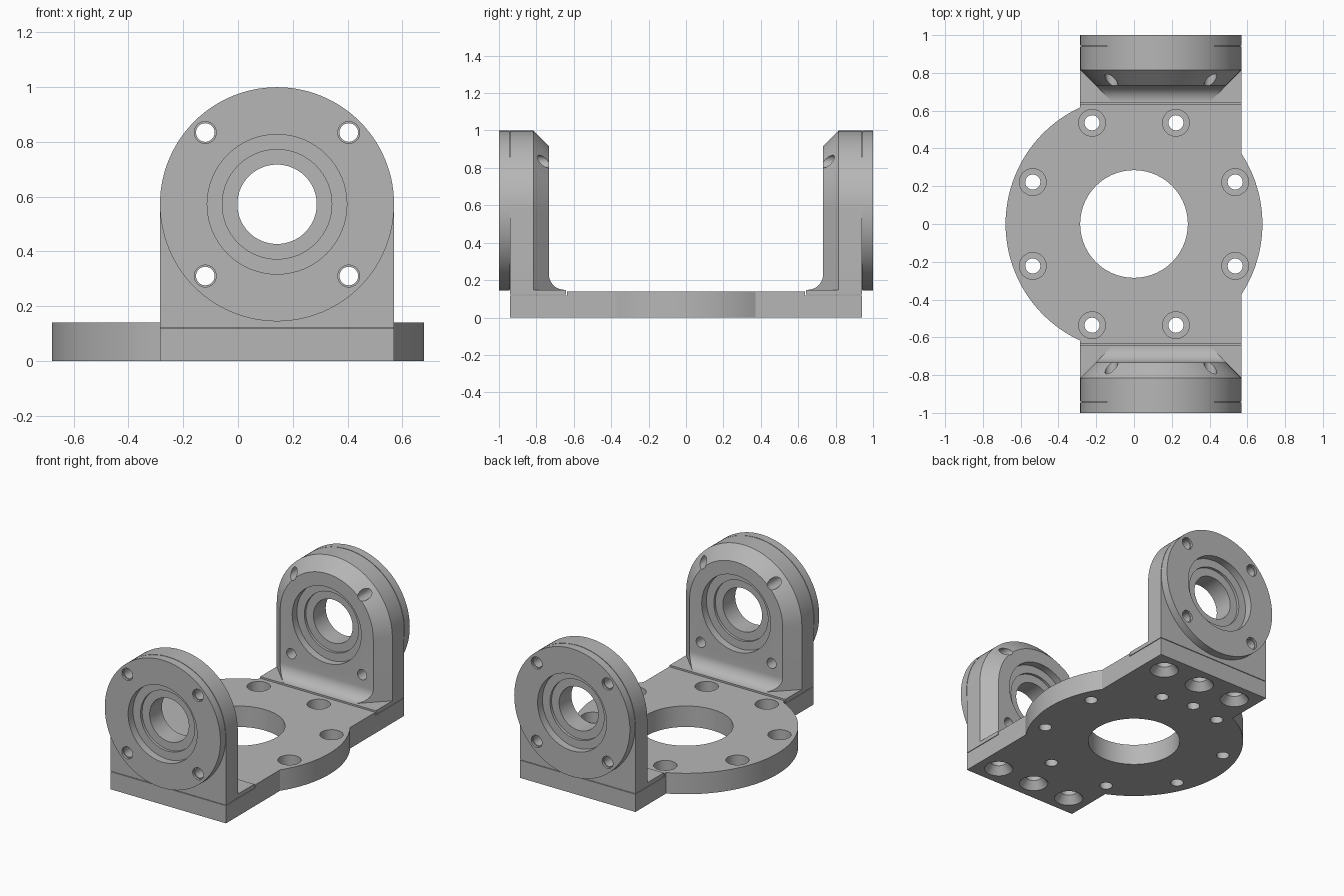
import bpy, bmesh
from math import sin, cos, pi, radians, acos
from mathutils import Matrix, Vector

if "Cube" in bpy.data.objects:
    bpy.data.objects.remove(bpy.data.objects["Cube"])

CX, CZ, R = 0.1425, 0.572, 0.4275      # arch centre and radius
Y_END, Y_FACE, Y_CHAMFER, Y_FOOT = 0.941, 0.733, 0.816, 0.642
DISC_R, TOP = 0.68, 0.14

steel = bpy.data.materials.new("grey_metal")
steel.use_nodes = True
steel.diffuse_color = (0.47, 0.47, 0.47, 1)
steel.node_tree.nodes["Principled BSDF"].inputs["Base Color"].default_value = steel.diffuse_color


def make(name, bm):
    bmesh.ops.recalc_face_normals(bm, faces=bm.faces)
    mesh = bpy.data.meshes.new(name)
    bm.to_mesh(mesh)
    bm.free()
    mesh.materials.append(steel)
    ob = bpy.data.objects.new(name, mesh)
    bpy.context.collection.objects.link(ob)
    return ob


def loft(name, rings):
    """Skin matching rings of points and cap both ends."""
    bm = bmesh.new()
    loops = [[bm.verts.new(p) for p in ring] for ring in rings]
    for a, b in zip(loops, loops[1:]):
        for i in range(len(a)):
            j = (i + 1) % len(a)
            bm.faces.new((a[i], a[j], b[j], b[i]))
    bm.faces.new(loops[0][::-1])
    bm.faces.new(loops[-1])
    return make(name, bm)


def box(name, lo, hi):
    bm = bmesh.new()
    size, mid = Vector(hi) - Vector(lo), (Vector(hi) + Vector(lo)) / 2
    bmesh.ops.create_cube(bm, size=1, matrix=Matrix.Translation(mid) @ Matrix.Diagonal(size.to_4d()))
    return make(name, bm)


def tube(name, a, b, r1, r2=None, sides=48):
    """Cylinder or cone from point a to point b."""
    a, b = Vector(a), Vector(b)
    turn = (b - a).to_track_quat('Z', 'Y').to_matrix().to_4x4()
    bm = bmesh.new()
    bmesh.ops.create_cone(bm, cap_ends=True, segments=sides, radius1=r1,
                          radius2=r1 if r2 is None else r2, depth=(b - a).length,
                          matrix=Matrix.Translation((a + b) / 2) @ turn)
    return make(name, bm)


def combine(ob, others, op='DIFFERENCE'):
    """Apply booleans in order and drop the helpers."""
    for c in others:
        c.hide_render = True
        m = ob.modifiers.new("cut", 'BOOLEAN')
        m.object, m.operation, m.solver = c, op, 'EXACT'
    graph = bpy.context.evaluated_depsgraph_get()
    mesh = bpy.data.meshes.new_from_object(ob.evaluated_get(graph))
    ob.modifiers.clear()
    ob.data = mesh
    for c in others:
        bpy.data.objects.remove(c)
    return ob


def arc(radius, start, end, n):
    return [(radius * cos(start + (end - start) * i / n),
             radius * sin(start + (end - start) * i / n)) for i in range(n + 1)]


# Base plate: offset bar merged with a disc
x0, x1 = CX - R, CX + R
a_right, a_left = acos(x1 / DISC_R), acos(x0 / DISC_R)
outline = (arc(DISC_R, -a_right, a_right, 20) + [(x1, Y_END), (x0, Y_END)]
           + arc(DISC_R, a_left, 2 * pi - a_left, 40) + [(x0, -Y_END), (x1, -Y_END)])
base = loft("base_plate", [[(x, y, z) for x, y in outline] for z in (0, TOP)])

cuts = [tube("bore", (0, 0, -0.1), (0, 0, 0.3), 0.285, sides=72)]
for i in range(8):
    x, y = [0.58 * f(radians(22.5 + 45 * i)) for f in (cos, sin)]
    cuts += [tube("bolt_hole", (x, y, -0.1), (x, y, 0.3), 0.04, sides=32),
             tube("counterbore", (x, y, 0.07), (x, y, 0.3), 0.071, sides=32)]
cuts.append(tube("locating_hole", (0, 0.575, -0.1), (0, 0.575, 0.08), 0.04, sides=32))
for s in (-1, 1):
    # Seats for the feet and countersunk screw holes underneath
    y_in, y_out = sorted((s * (Y_FOOT - 0.006), s * 1.1))
    cuts.append(box("seat", (-0.8, y_in, 0.118), (0.8, y_out, 0.3)))
    for k in (-1, 0, 1):
        x, y = CX + 0.285 * k, s * 0.803
        cuts += [tube("screw_hole", (x, y, -0.1), (x, y, 0.2), 0.05, sides=32),
                 tube("countersink", (x, y, -0.02), (x, y, 0.05), 0.104, 0.05, sides=32)]
combine(base, cuts)

# Upright: chamfered arch trimmed by a filleted side profile
FOOT_TOP = 0.148


def arch_ring(y, inset):
    r = R - inset
    return ([(CX + r, y, 0)] + [(CX + u, y, CZ + v) for u, v in arc(r, 0, pi, 56)]
            + [(CX - r, y, 0)])


upright = loft("back_upright", [arch_ring(0.6, Y_CHAMFER - 0.6), arch_ring(Y_CHAMFER, 0),
                                arch_ring(Y_END, 0)])
fillet = [(0.65 + u, 0.231 + v) for u, v in arc(Y_FACE - 0.65, 0, -pi / 2, 10)]
side = [(1.1, FOOT_TOP), (1.1, 1.2), (Y_FACE, 1.2)] + fillet[:-1] + [(0.65, FOOT_TOP)]
combine(upright, [loft("side_profile", [[(x, y, z) for y, z in side] for x in (-0.6, 0.9)])],
        'INTERSECT')
foot = box("back_foot", (x0, Y_FOOT, 0.122), (x1, Y_END, FOOT_TOP))
flange = tube("back_flange", (CX, Y_END + 0.004, CZ), (CX, 1, CZ), R, sides=112)
hub = tube("back_hub", (CX, 0.93, CZ), (CX, 0.95, CZ), R - 0.006, sides=112)


# Stepped bearing bore and four bolt holes through upright and flange
def bearing_cuts():
    def along(a, b, r, x=CX, z=CZ, n=64):
        return tube("cutter", (x, a, z), (x, b, z), r, sides=n)
    out = [along(0.5, 1.2, 0.145), along(0.5, 0.783, 0.255), along(0.5, 0.8, 0.2),
           along(0.948, 1.2, 0.255), along(0.93, 1.2, 0.2)]
    for sx in (-1, 1):
        for sz in (-1, 1):
            out.append(along(0.5, 1.2, 0.034, CX + 0.262 * sx, CZ + 0.262 * sz, 32))
            out.append(along(0.985, 1.2, 0.04, CX + 0.262 * sx, CZ + 0.262 * sz, 32))
    return out


for part in (upright, flange, hub):
    combine(part, bearing_cuts())

# Mirror the back bracket to the front
parts = [base, upright, foot, flange, hub]
for part in parts[1:]:
    mesh = part.data.copy()
    mesh.transform(Matrix.Scale(-1, 4, (0, 1, 0)))
    mesh.flip_normals()
    twin = bpy.data.objects.new(part.name.replace("back", "front"), mesh)
    bpy.context.collection.objects.link(twin)
    parts.append(twin)

bpy.ops.object.select_all(action='DESELECT')
for part in parts:
    part.select_set(True)
bpy.context.view_layer.objects.active = base
bpy.ops.object.shade_smooth_by_angle(angle=radians(25))
